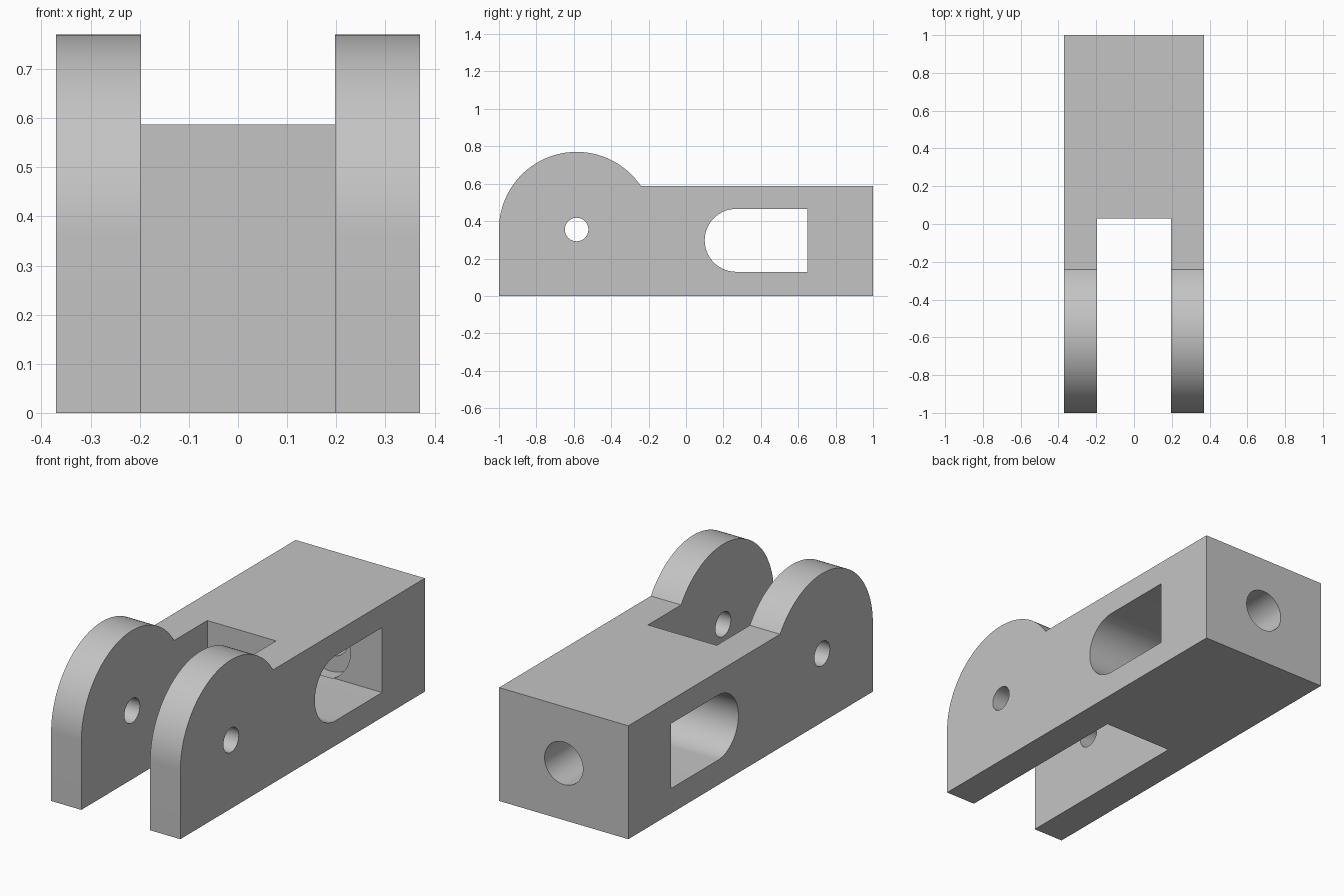
import bpy, bmesh, math
from mathutils import Matrix

cube = bpy.data.objects.get("Cube")
if cube:
    bpy.data.objects.remove(cube, do_unlink=True)

HALF_W = 0.37                       # half width of the body
PIVOT_Y, PIVOT_Z, LUG_R = -0.585, 0.355, 0.415
TOP = 0.587                         # height of the block
SLOT_Z, SLOT_R = 0.297, 0.168

grey = bpy.data.materials.new("plain grey")
grey.use_nodes = True
colour = (0.55, 0.55, 0.55, 1)
grey.diffuse_color = colour
grey.node_tree.nodes["Principled BSDF"].inputs["Base Color"].default_value = colour


def arc(cy, cz, r, start, end, steps):
    """Points of an arc in the y-z plane, angles in radians."""
    angles = [start + (end - start) * i / steps for i in range(steps + 1)]
    return [(cy + r * math.cos(a), cz + r * math.sin(a)) for a in angles]


def add_object(name, bm):
    bmesh.ops.recalc_face_normals(bm, faces=bm.faces)
    mesh = bpy.data.meshes.new(name)
    bm.to_mesh(mesh)
    bm.free()
    mesh.materials.append(grey)
    obj = bpy.data.objects.new(name, mesh)
    bpy.context.collection.objects.link(obj)
    return obj


def extrude_profile(name, points, half):
    """Extrude a y-z outline along x, from -half to half."""
    bm = bmesh.new()
    face = bm.faces.new([bm.verts.new((-half, y, z)) for y, z in points])
    new = bmesh.ops.extrude_face_region(bm, geom=[face])["geom"]
    verts = [g for g in new if isinstance(g, bmesh.types.BMVert)]
    bmesh.ops.translate(bm, verts=verts, vec=(2 * half, 0, 0))
    return add_object(name, bm)


def bore(name, radius, y0, y1, z):
    """Round cutter along y."""
    bm = bmesh.new()
    place = Matrix.Translation((0, (y0 + y1) / 2, z)) @ Matrix.Rotation(math.pi / 2, 4, 'X')
    bmesh.ops.create_cone(bm, cap_ends=True, segments=64, radius1=radius,
                          radius2=radius, depth=y1 - y0, matrix=place)
    return add_object(name, bm)


# Side outline: block with a rounded lug at the front
lug_end = math.asin((TOP - PIVOT_Z) / LUG_R)
outline = [(-1, 0), (1, 0), (1, TOP)]
outline += arc(PIVOT_Y, PIVOT_Z, LUG_R, lug_end, math.pi, 72)
body = extrude_profile("clevis_body", outline, HALF_W)

# Cutters: fork gap, pivot hole, side slot, rear bore and its inner recess
gap = [(-1.2, -0.2), (0.03, -0.2), (0.03, 1), (-1.2, 1)]
slot = [(0.65, SLOT_Z - SLOT_R), (0.65, SLOT_Z + SLOT_R)]
slot += arc(0.268, SLOT_Z, SLOT_R, math.pi / 2, 1.5 * math.pi, 40)
cutters = [
    extrude_profile("fork_gap_cutter", gap, 0.197),
    extrude_profile("pivot_hole_cutter",
                    arc(PIVOT_Y, PIVOT_Z, 0.063, 0, 2 * math.pi, 48)[:-1], 0.5),
    extrude_profile("side_slot_cutter", slot, 0.5),
    bore("rear_bore_cutter", 0.11, 0.5, 1.1, 0.294),
    bore("recess_cutter", 0.19, 0.645, 0.75, 0.294),
]
for cutter in cutters:
    cutter.hide_render = True
    cutter.hide_viewport = True
    cut = body.modifiers.new(cutter.name, 'BOOLEAN')
    cut.operation = 'DIFFERENCE'
    cut.solver = 'EXACT'
    cut.object = cutter

# Bake the cuts, then smooth the round surfaces and keep edges sharp
bpy.context.view_layer.update()
graph = bpy.context.evaluated_depsgraph_get()
body.data = bpy.data.meshes.new_from_object(body.evaluated_get(graph))
body.modifiers.clear()
for cutter in cutters:
    bpy.data.objects.remove(cutter, do_unlink=True)
body.data.shade_smooth()
body.data.set_sharp_from_angle(angle=math.radians(30))
